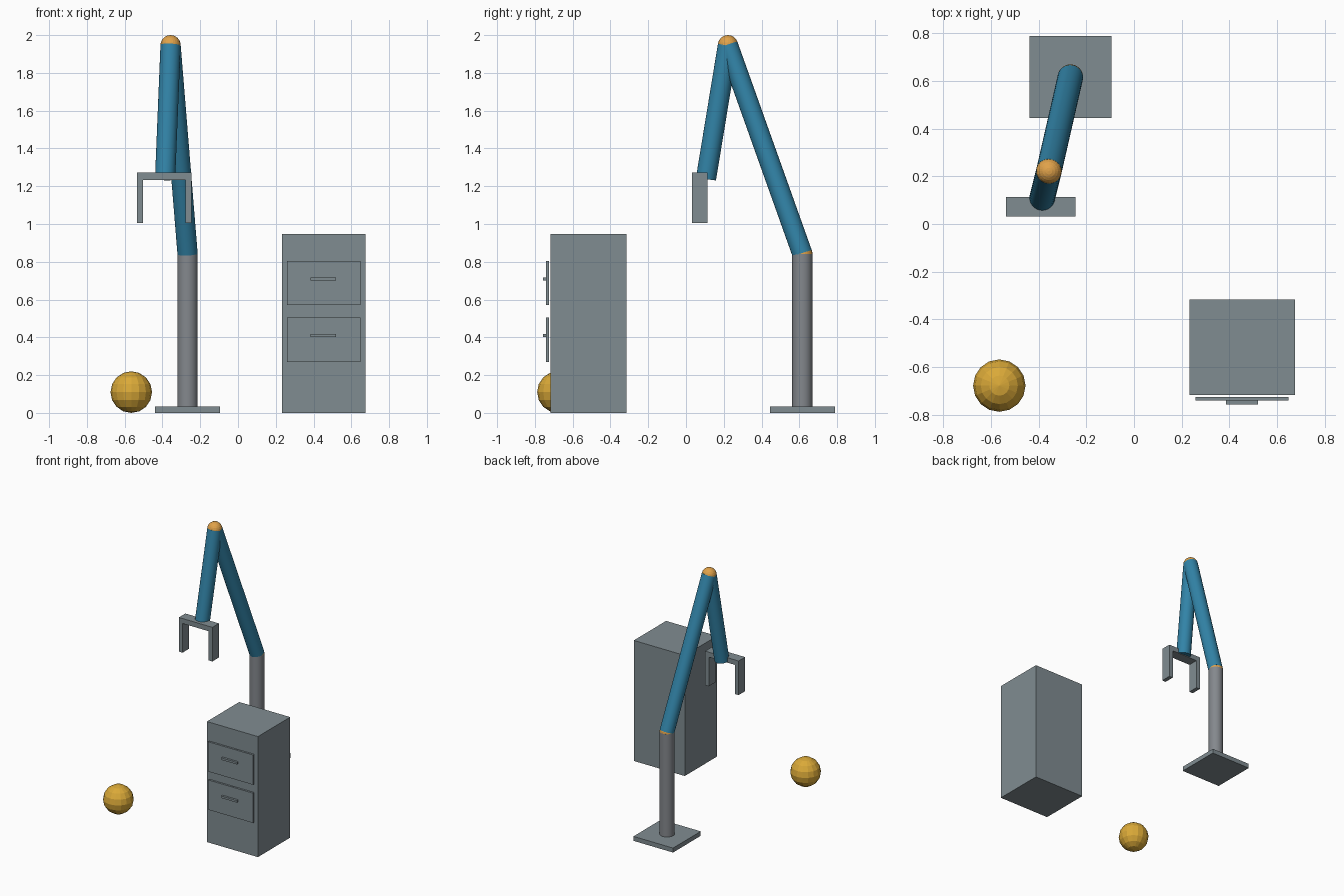
import bpy
from mathutils import Vector

if "Cube" in bpy.data.objects:
    bpy.data.objects.remove(bpy.data.objects["Cube"])


def srgb(hexcode):
    vals = [int(hexcode[i:i + 2], 16) / 255 for i in (0, 2, 4)]
    return [v / 12.92 if v <= 0.04045 else ((v + 0.055) / 1.055) ** 2.4 for v in vals] + [1]


def material(name, hexcode):
    m = bpy.data.materials.new(name)
    m.diffuse_color = srgb(hexcode)
    m.use_nodes = True
    m.node_tree.nodes["Principled BSDF"].inputs["Base Color"].default_value = m.diffuse_color
    return m


GREY = material("steel_grey", "808C91")
POST = material("post_grey", "84888D")
BLUE = material("arm_blue", "3284A8")
ORANGE = material("joint_orange", "E0A24A")
GOLD = material("ball_gold", "DAA938")


def finish(name, mat):
    ob = bpy.context.object
    ob.name = name
    ob.data.materials.append(mat)
    return ob


def box(name, x, y, z, mat=GREY):
    """Box from (min, max) pairs on each axis."""
    bpy.ops.mesh.primitive_cube_add(size=1, location=[sum(p) / 2 for p in (x, y, z)])
    ob = finish(name, mat)
    ob.scale = [p[1] - p[0] for p in (x, y, z)]
    bpy.ops.object.transform_apply(location=False, rotation=False, scale=True)
    return ob


def rod(name, a, b, r, mat):
    """Cylinder running from point a to point b."""
    a, b = Vector(a), Vector(b)
    bpy.ops.mesh.primitive_cylinder_add(vertices=32, radius=r, depth=(b - a).length,
                                        location=(a + b) / 2)
    ob = finish(name, mat)
    ob.rotation_euler = (b - a).to_track_quat('Z', 'Y').to_euler()
    bpy.ops.object.shade_smooth_by_angle()
    return ob


def ball(name, c, r, mat, seg, rings):
    bpy.ops.mesh.primitive_uv_sphere_add(segments=seg, ring_count=rings, radius=r, location=c)
    return finish(name, mat)


# Robot arm: base, post, joints and two links
R = 0.0535
shoulder = (-0.267, 0.616, 0.842)
elbow = (-0.357, 0.222, 1.9465)
wrist = (-0.386, 0.106, 1.24)
box("base_plate", (-0.439, -0.095), (0.444, 0.788), (0, 0.035))
rod("post", (-0.267, 0.616, 0.02), shoulder, R, POST)
rod("upper_arm", shoulder, elbow, R, BLUE)
rod("forearm", elbow, wrist, R, BLUE)
ball("shoulder_joint", shoulder, R, ORANGE, 24, 12)
ball("elbow_joint", elbow, R, ORANGE, 24, 12)

# Gripper
gy = (0.032, 0.113)
box("gripper_bar", (-0.536, -0.245), gy, (1.234, 1.273))
box("gripper_finger_left", (-0.536, -0.504), gy, (1.005, 1.234))
box("gripper_finger_right", (-0.277, -0.245), gy, (1.005, 1.234))

# Cabinet with two drawers
box("cabinet", (0.232, 0.675), (-0.717, -0.316), (0, 0.947))
for label, z in (("lower", 0.387), ("upper", 0.687)):
    box(label + "_drawer", (0.259, 0.648), (-0.740, -0.725), (z - 0.117, z + 0.117))
    box(label + "_handle", (0.385, 0.52), (-0.757, -0.740), (z + 0.015, z + 0.031))

# Loose ball on the floor
ball("floor_ball", (-0.565, -0.678, 0.11), 0.11, GOLD, 16, 8)
